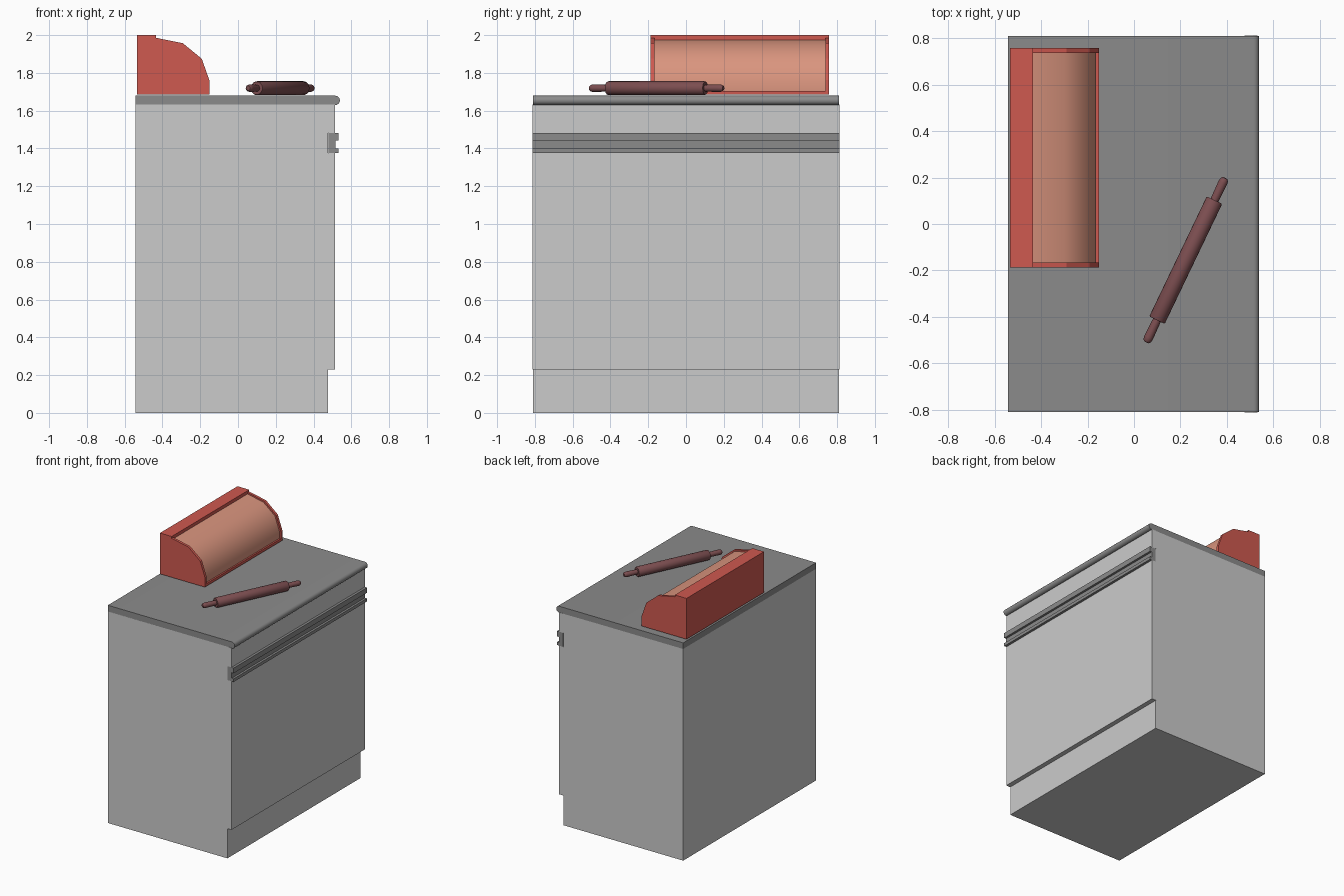
import bpy, bmesh, math
from mathutils import Matrix

if "Cube" in bpy.data.objects:
    bpy.data.objects.remove(bpy.data.objects["Cube"])


def material(name, r, g, b):
    m = bpy.data.materials.new(name)
    m.diffuse_color = (r, g, b, 1)
    m.use_nodes = True
    m.node_tree.nodes["Principled BSDF"].inputs["Base Color"].default_value = m.diffuse_color
    return m


def finish(name, bm, mat=None, smooth=None):
    bmesh.ops.recalc_face_normals(bm, faces=bm.faces)
    me = bpy.data.meshes.new(name)
    bm.to_mesh(me)
    bm.free()
    ob = bpy.data.objects.new(name, me)
    bpy.context.collection.objects.link(ob)
    if mat:
        me.materials.append(mat)
    if smooth:
        bpy.ops.object.select_all(action='DESELECT')
        ob.select_set(True)
        bpy.context.view_layer.objects.active = ob
        bpy.ops.object.shade_smooth_by_angle(angle=math.radians(smooth))
    return ob


def prism(name, pts, y0, y1, mat=None, smooth=None):
    """Extrude an (x, z) profile from y0 to y1."""
    bm = bmesh.new()
    face = bm.faces.new([bm.verts.new((x, y0, z)) for x, z in pts])
    ext = bmesh.ops.extrude_face_region(bm, geom=[face])
    verts = [g for g in ext['geom'] if isinstance(g, bmesh.types.BMVert)]
    bmesh.ops.translate(bm, verts=verts, vec=(0, y1 - y0, 0))
    return finish(name, bm, mat, smooth)


def rect(x0, x1, z0, z1):
    return [(x0, z0), (x1, z0), (x1, z1), (x0, z1)]


dark_grey = material("dark_grey", 0.26, 0.26, 0.26)
red = material("red", 0.62, 0.10, 0.08)
tan = material("tan", 0.70, 0.30, 0.21)
wood = material("dark_wood", 0.20, 0.075, 0.08)

W = 0.81
F = 0.812

# cabinet: carcass, door and drawer front
prism("carcass", rect(-0.543, 0.477, 0, 1.632), -W, W)
prism("door", rect(0.477, 0.513, 0.23, 1.376), -F, F)
prism("drawer_front", rect(0.477, 0.513, 1.483, 1.632), -F, F)

# channel-shaped grip rail between door and drawer
prism("grip_rail", [(0.48, 1.376), (0.532, 1.376), (0.532, 1.40), (0.515, 1.40),
                    (0.515, 1.443), (0.532, 1.443), (0.532, 1.483), (0.48, 1.483)],
      -F, F, dark_grey)

# countertop with a rounded front edge
nose = [(0.515 + 0.0245 * math.cos(a), 1.6545 + 0.0245 * math.sin(a))
        for a in (math.radians(-90 + 18 * i) for i in range(11))]
prism("countertop", [(-0.543, 1.63)] + nose + [(-0.543, 1.679)], -W, W, dark_grey, 40)

# bread box: end walls, back block, base and curved lid
Y0, Y1, T = -0.187, 0.758, 0.02
end = [(-0.535, 1.685), (-0.152, 1.685), (-0.152, 1.762), (-0.192, 1.875),
       (-0.292, 1.957), (-0.435, 1.986), (-0.435, 2.0), (-0.535, 2.0)]
prism("bread_box_end_front", end, Y0, Y0 + T, red)
prism("bread_box_end_back", end, Y1 - T, Y1, red)
prism("bread_box_back", rect(-0.535, -0.435, 1.685, 2.0), Y0 + T, Y1 - T, red)
prism("bread_box_base", rect(-0.435, -0.152, 1.685, 1.705), Y0 + T, Y1 - T, red)
prism("bread_box_lid", [(-0.435, 1.705), (-0.164, 1.705), (-0.164, 1.760), (-0.202, 1.868),
                        (-0.298, 1.946), (-0.435, 1.975)], Y0 + T, Y1 - T, tan, 45)

# rolling pin: profile spun around its own axis
half = [(0, 0.394), (0.012, 0.392), (0.018, 0.384), (0.02, 0.37), (0.018, 0.287),
        (0.034, 0.287), (0.037, 0.282)]
profile = half + [(r, -h) for r, h in reversed(half)]
bm = bmesh.new()
vs = [bm.verts.new((r, 0, h)) for r, h in profile]
edges = [bm.edges.new(pair) for pair in zip(vs, vs[1:])]
bmesh.ops.spin(bm, geom=vs + edges, cent=(0, 0, 0), axis=(0, 0, 1),
               angle=math.tau, steps=20, use_merge=False)
bmesh.ops.remove_doubles(bm, verts=bm.verts, dist=0.0001)
place = (Matrix.Translation((0.223, -0.156, 1.719))
         @ Matrix.Rotation(math.radians(64.4), 4, 'Z')
         @ Matrix.Rotation(math.radians(90), 4, 'Y'))
bmesh.ops.transform(bm, matrix=place, verts=bm.verts)
finish("rolling_pin", bm, wood, 40)
